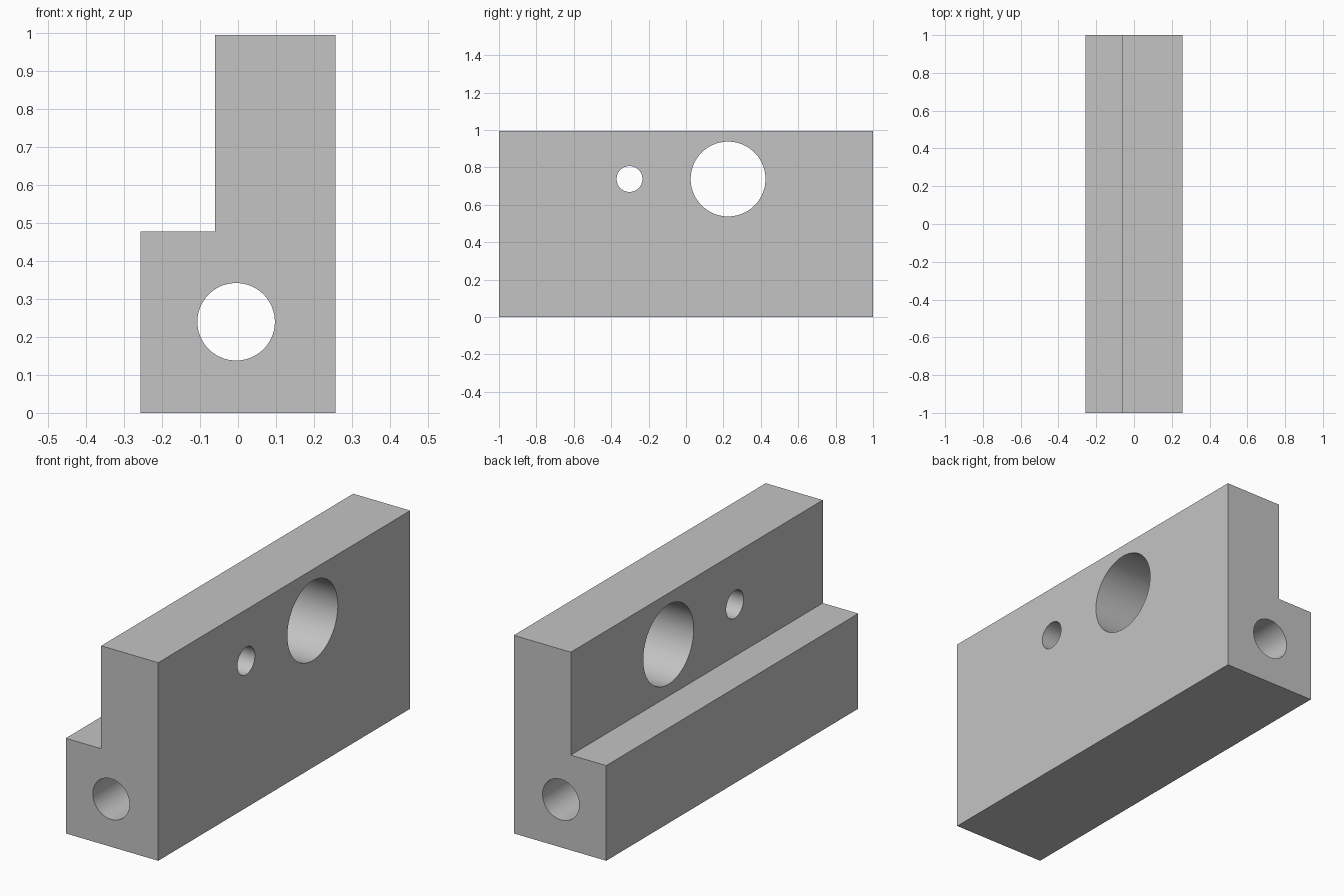
import bpy
import bmesh
from math import pi, radians
from mathutils import Vector

cube = bpy.data.objects.get("Cube")
if cube:
    bpy.data.objects.remove(cube, do_unlink=True)

# Single grey finish
GREY = (0.55, 0.55, 0.55, 1.0)
grey = bpy.data.materials.new("plain_grey")
grey.use_nodes = True
grey.diffuse_color = GREY
grey.node_tree.nodes["Principled BSDF"].inputs["Base Color"].default_value = GREY


def extruded_block(name, profile, length):
    """Extrude an x-z profile along y, centred on y = 0."""
    bm = bmesh.new()
    face = bm.faces.new([bm.verts.new((x, -length / 2, z)) for x, z in profile])
    extruded = bmesh.ops.extrude_face_region(bm, geom=[face])
    moved = [v for v in extruded["geom"] if isinstance(v, bmesh.types.BMVert)]
    bmesh.ops.translate(bm, verts=moved, vec=Vector((0, length, 0)))
    bmesh.ops.recalc_face_normals(bm, faces=bm.faces)
    mesh = bpy.data.meshes.new(name)
    bm.to_mesh(mesh)
    bm.free()
    mesh.materials.append(grey)
    obj = bpy.data.objects.new(name, mesh)
    bpy.context.collection.objects.link(obj)
    return obj


def drill(target, name, location, radius, rotation):
    """Cut a round through hole and remove the cutter afterwards."""
    bpy.ops.mesh.primitive_cylinder_add(
        vertices=96, radius=radius, depth=3, location=location, rotation=rotation)
    cutter = bpy.context.object
    cutter.name = name
    cutter.hide_render = True
    cutter.data.materials.append(grey)
    mod = target.modifiers.new(name, "BOOLEAN")
    mod.operation = "DIFFERENCE"
    mod.solver = "EXACT"
    mod.object = cutter
    bpy.context.view_layer.objects.active = target
    bpy.ops.object.modifier_apply(modifier=mod.name)
    bpy.data.objects.remove(cutter, do_unlink=True)


# Stepped block: tall wall with a lower ledge on its right side
LEFT, RIGHT, STEP = 0.257, -0.257, -0.06
TOP, LEDGE = 0.995, 0.478
block = extruded_block("stepped_block", [
    (RIGHT, 0), (LEFT, 0), (LEFT, TOP),
    (STEP, TOP), (STEP, LEDGE), (RIGHT, LEDGE)], 2)

# Lengthwise bore and two cross holes through the wall
ALONG_Y, ALONG_X = (pi / 2, 0, 0), (0, pi / 2, 0)
drill(block, "long_bore", (-0.005, 0, 0.24), 0.102, ALONG_Y)
drill(block, "large_cross_hole", (0, 0.225, 0.738), 0.2, ALONG_X)
drill(block, "small_cross_hole", (0, -0.302, 0.738), 0.069, ALONG_X)

# Smooth bores, crisp block edges
bpy.ops.object.select_all(action="DESELECT")
block.select_set(True)
bpy.context.view_layer.objects.active = block
bpy.ops.object.shade_smooth_by_angle(angle=radians(30))
